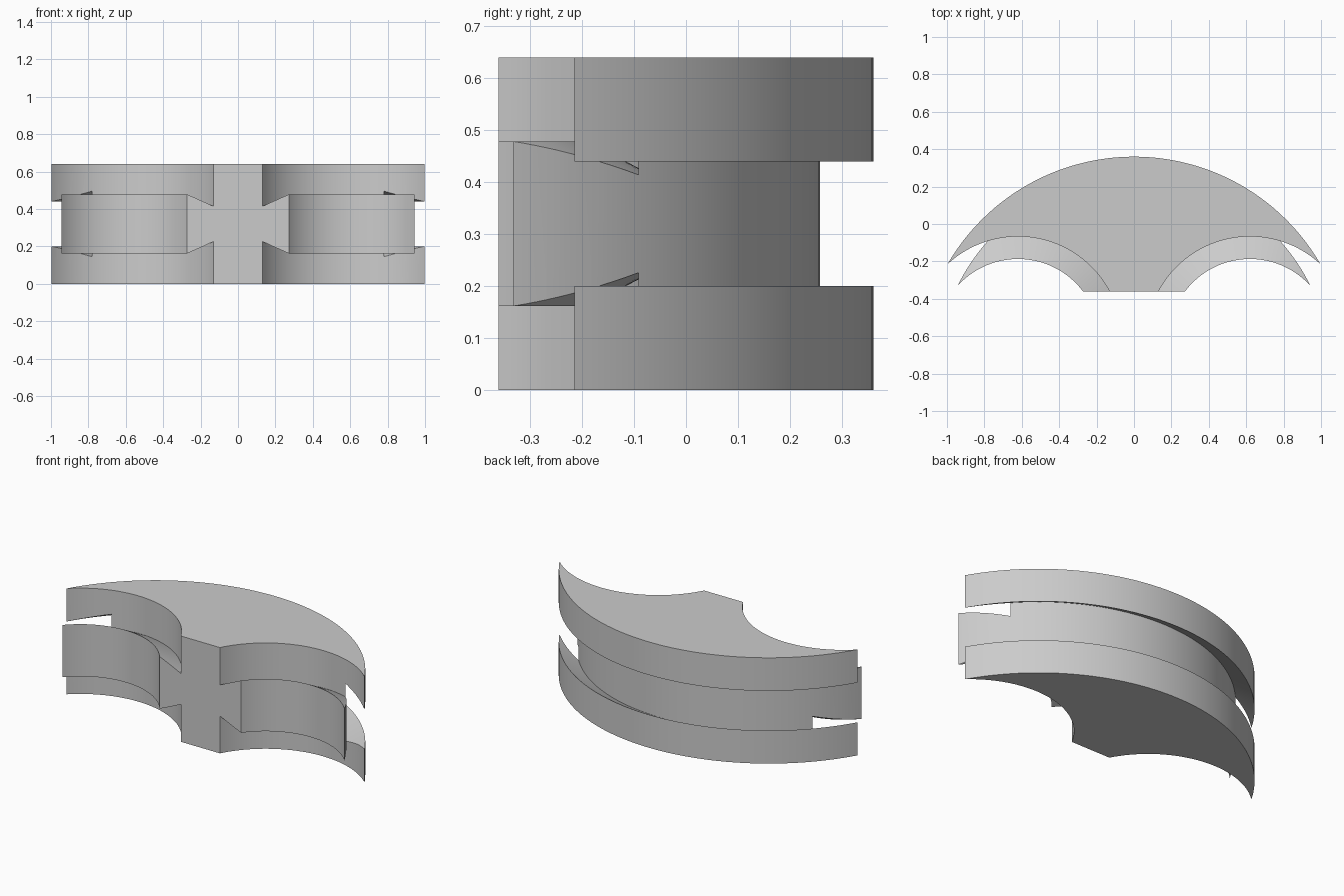
import bpy, bmesh, math

cube = bpy.data.objects.get("Cube")
if cube:
    bpy.data.objects.remove(cube, do_unlink=True)

HEIGHT = 0.64

grey = bpy.data.materials.new("light_grey")
grey.use_nodes = True
colour = (0.6, 0.6, 0.6, 1)
grey.diffuse_color = colour
grey.node_tree.nodes["Principled BSDF"].inputs["Base Color"].default_value = colour


def make_object(name, bm):
    bmesh.ops.recalc_face_normals(bm, faces=bm.faces)
    mesh = bpy.data.meshes.new(name)
    bm.to_mesh(mesh)
    bm.free()
    mesh.materials.append(grey)
    ob = bpy.data.objects.new(name, mesh)
    bpy.context.collection.objects.link(ob)
    return ob


def lathe(name, lower_half, cx, cy, segments):
    """Turn a (radius, z) profile, mirrored about mid height, round a vertical axis."""
    profile = lower_half + [(r, HEIGHT - z) for r, z in reversed(lower_half)]
    bm = bmesh.new()
    angles = [2 * math.pi * i / segments for i in range(segments)]
    rings = [[bm.verts.new((cx + r * math.cos(a), cy + r * math.sin(a), z))
              for a in angles] for r, z in profile]
    for low, high in zip(rings, rings[1:]):
        for i in range(segments):
            j = (i + 1) % segments
            bm.faces.new((low[i], low[j], high[j], high[i]))
    bm.faces.new(rings[0])
    bm.faces.new(rings[-1])
    return make_object(name, bm)


def cut(target, cutter):
    mod = target.modifiers.new("cut", 'BOOLEAN')
    mod.operation = 'DIFFERENCE'
    mod.solver = 'EXACT'
    mod.object = cutter
    bpy.context.view_layer.objects.active = target
    bpy.ops.object.modifier_apply(modifier=mod.name)
    bpy.data.objects.remove(cutter, do_unlink=True)


# Round body with an undercut groove along the outer rim
body = lathe("curved_spacer_body",
             [(1.152, 0), (1.152, 0.2), (1.05, 0.145)], 0, -0.792, 192)

# Two front hollows, each leaving a dovetail rib at mid height
for side in (-1, 1):
    cut(body, lathe("hollow_cutter",
                    [(0.555, -0.1), (0.555, 0.226), (0.435, 0.162)],
                    side * 0.62, -0.622, 128))

# Flat front
bm = bmesh.new()
bmesh.ops.create_cube(bm, size=4)
bmesh.ops.translate(bm, verts=bm.verts, vec=(0, -2.36, 0))
cut(body, make_object("front_cutter", bm))

# Smooth curved walls with sharp rims
bpy.ops.object.select_all(action='DESELECT')
body.select_set(True)
bpy.context.view_layer.objects.active = body
bpy.ops.object.shade_smooth_by_angle(angle=math.radians(20))
